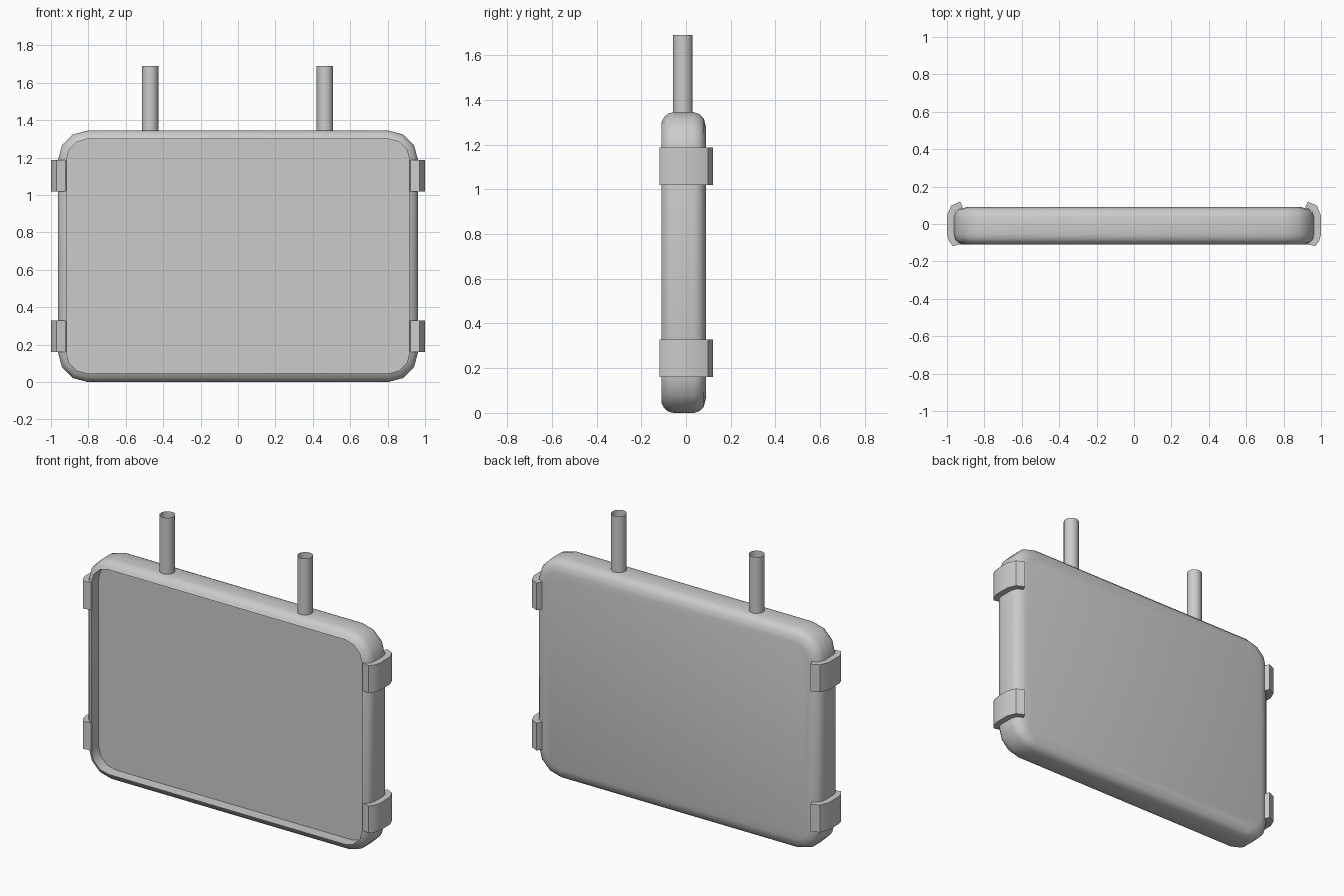
import bpy, bmesh
from math import sin, cos, pi, radians

if "Cube" in bpy.data.objects:
    bpy.data.objects.remove(bpy.data.objects["Cube"])


def finish(name, bm, angle=40):
    bmesh.ops.recalc_face_normals(bm, faces=bm.faces)
    me = bpy.data.meshes.new(name)
    bm.to_mesh(me)
    bm.free()
    ob = bpy.data.objects.new(name, me)
    bpy.context.collection.objects.link(ob)
    bpy.ops.object.select_all(action='DESELECT')
    ob.select_set(True)
    bpy.context.view_layer.objects.active = ob
    bpy.ops.object.shade_smooth_by_angle(angle=radians(angle))
    return ob


def bridge(bm, a, b):
    n = len(a)
    for i in range(n):
        j = (i + 1) % n
        bm.faces.new((a[i], a[j], b[j], b[i]))


# Body: rounded-rectangle rings (inset, y) from the recessed panel round to the back
HX, Z0, Z1, R, SEG = 0.963, 0.003, 1.348, 0.16, 3


def outline(inset):
    pts = []
    for k, (sx, top) in enumerate(((1, 1), (-1, 1), (-1, 0), (1, 0))):
        cx, cz = sx * (HX - R), (Z1 - R if top else Z0 + R)
        for i in range(SEG + 1):
            a = pi / 2 * (k + i / SEG)
            pts.append((cx + (R - inset) * cos(a), cz + (R - inset) * sin(a)))
    return pts


bm = bmesh.new()
profile = [(0.045, -0.04), (0.045, -0.11), (0.022, -0.098), (0.006, -0.08), (0, -0.055),
           (0, 0.035), (0.008, 0.06), (0.028, 0.08), (0.07, 0.09)]
rings = [[bm.verts.new((x, y, z - 0.003)) for x, z in outline(d)] for d, y in profile]
for a, b in zip(rings, rings[1:]):
    bridge(bm, a, b)
bm.faces.new(rings[0])
bm.faces.new(rings[-1])
finish("tablet_body", bm)

# Open-topped tubes on the upper edge
for side, x in (("left", -0.47), ("right", 0.465)):
    bm = bmesh.new()
    n = 16
    loops = [[bm.verts.new((x + 0.044 * cos(2 * pi * i / n), -0.014 + 0.044 * sin(2 * pi * i / n), z))
              for i in range(n)] for z in (1.335, 1.69)]
    bridge(bm, *loops)
    finish("antenna_" + side, bm)

# Side clips: a C-shaped strip wrapping the body edge, extruded upward
outer = [(0.93, 0.12), (0.978, 0.098), (1.0, 0.045), (1.0, -0.055), (0.99, -0.09), (0.97, -0.118)]
inner = [(0.915, -0.107), (0.94, -0.098), (0.957, -0.08), (0.963, -0.05), (0.963, 0.035),
         (0.95, 0.07), (0.915, 0.09)]
for s, side in ((-1, "left"), (1, "right")):
    for z0, level in ((0.16, "lower"), (1.02, "upper")):
        bm = bmesh.new()
        loops = [[bm.verts.new((s * x, y, z)) for x, y in outer + inner] for z in (z0, z0 + 0.168)]
        bridge(bm, *loops)
        for lp in loops:
            bm.faces.new(lp)
        finish(f"clip_{level}_{side}", bm)
